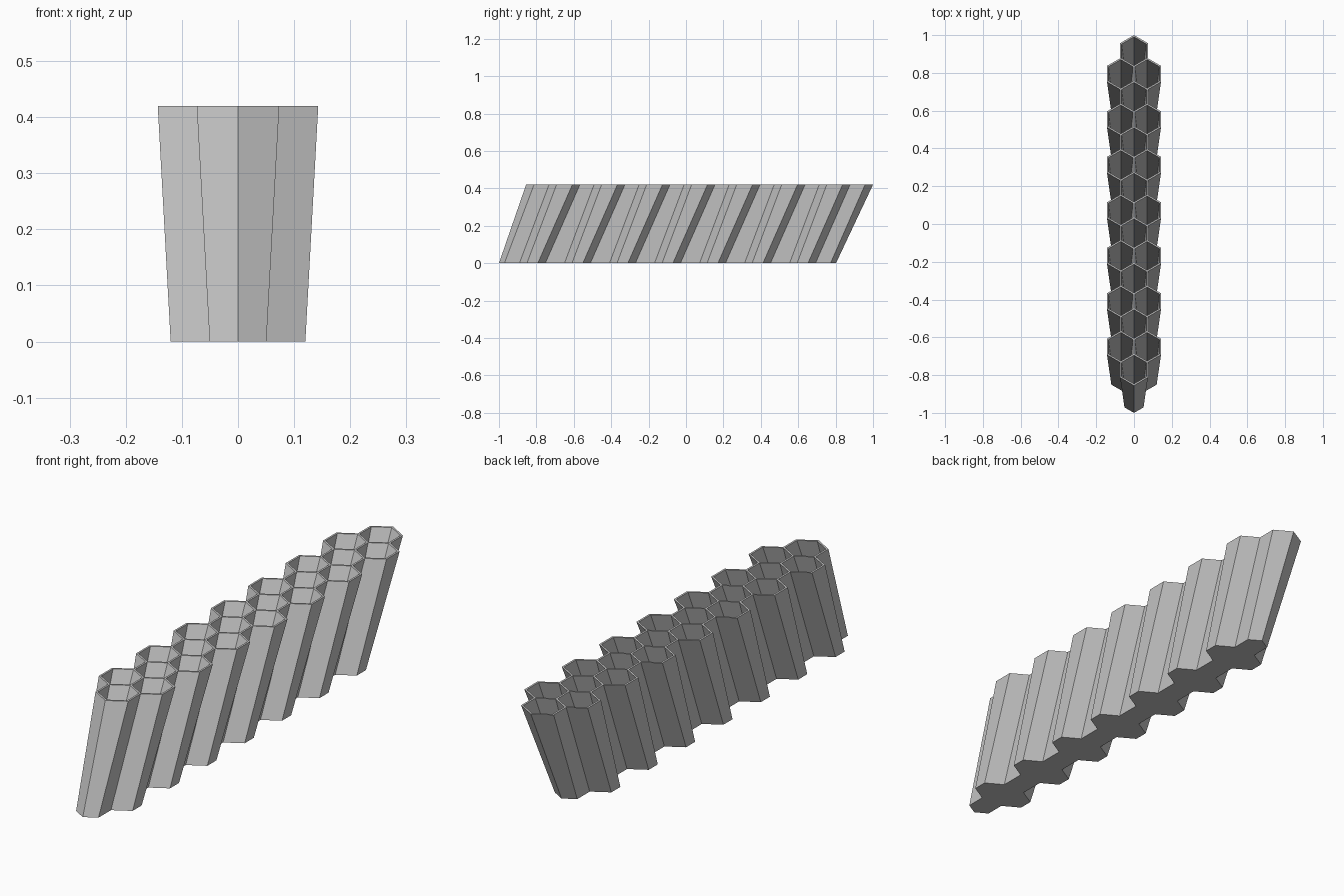
import bpy
import bmesh
from math import sqrt, sin, cos, radians

cube = bpy.data.objects.get("Cube")
if cube:
    bpy.data.objects.remove(cube, do_unlink=True)

HEIGHT = 0.42
STEP_X = 0.0695                 # sideways offset of the outer cell columns
PERIOD = 2 * sqrt(3) * STEP_X   # spacing of cells along a column
CENTRE_COUNT = 8
APOTHEM_BOTTOM, APOTHEM_TOP = 0.0505, 0.0735
WALL = 0.008
FLOOR = 0.012


def radius(apothem):
    return 2 * apothem / sqrt(3)


Y_BOTTOM = -1 + radius(APOTHEM_BOTTOM)
Y_TOP = 1 - radius(APOTHEM_TOP) - (CENTRE_COUNT - 1) * PERIOD


def apothem_at(z):
    return APOTHEM_BOTTOM + (APOTHEM_TOP - APOTHEM_BOTTOM) * z / HEIGHT


def first_y(z):
    """Centre of the front cell; it leans back as z rises."""
    return Y_BOTTOM + (Y_TOP - Y_BOTTOM) * z / HEIGHT


def outline(z):
    """Zigzag outer contour of the whole cluster at height z."""
    a, y0 = apothem_at(z), first_y(z)
    half = radius(a) / 2
    y_end = y0 + (CENTRE_COUNT - 1) * PERIOD
    side = [(a, y0 - half)]
    for i in range(CENTRE_COUNT - 1):
        y = y0 + (i + 0.5) * PERIOD
        slope = STEP_X / sqrt(3)
        side += [(a, y - half - slope), (a + STEP_X, y - half),
                 (a + STEP_X, y + half), (a, y + half + slope)]
    side.append((a, y_end + half))
    mirrored = [(-x, y) for x, y in reversed(side)]
    points = [(0, y0 - 2 * half)] + side + [(0, y_end + 2 * half)] + mirrored
    return [(x, y, z) for x, y in points]


def cell_loop(x, offset, z):
    """Inner hexagon of one cell at height z."""
    r = radius(apothem_at(z) - WALL)
    y = first_y(z) + offset
    return [(x + r * cos(radians(30 + 60 * k)),
             y + r * sin(radians(30 + 60 * k)), z) for k in range(6)]


def loft(bm, lower, upper):
    """Close the lower loop and wall it up to the upper loop."""
    low = [bm.verts.new(p) for p in lower]
    top = [bm.verts.new(p) for p in upper]
    n = len(low)
    bm.faces.new(low)
    for i in range(n):
        j = (i + 1) % n
        bm.faces.new((low[i], low[j], top[j], top[i]))
    return [bm.edges.get((top[i], top[(i + 1) % n])) for i in range(n)]


bm = bmesh.new()

# Outer shell with a solid base
rim_edges = loft(bm, outline(0), outline(HEIGHT))

# Hollow cells: one centre column and two staggered side columns
cells = [(0, i * PERIOD) for i in range(CENTRE_COUNT)]
cells += [(s * STEP_X, (i + 0.5) * PERIOD)
          for i in range(CENTRE_COUNT - 1) for s in (-1, 1)]
for x, offset in cells:
    rim_edges += loft(bm, cell_loop(x, offset, FLOOR),
                      cell_loop(x, offset, HEIGHT))

# Flat rim between the shell and the cell openings
bmesh.ops.triangle_fill(bm, edges=rim_edges, use_beauty=True, normal=(0, 0, 1))
bmesh.ops.recalc_face_normals(bm, faces=bm.faces[:])

mesh = bpy.data.meshes.new("honeycomb_tubes")
bm.to_mesh(mesh)
bm.free()

# Plain grey material
grey = bpy.data.materials.new("light_grey")
grey.use_nodes = True
colour = (0.55, 0.55, 0.55, 1)
grey.diffuse_color = colour
grey.node_tree.nodes["Principled BSDF"].inputs["Base Color"].default_value = colour
mesh.materials.append(grey)

tubes = bpy.data.objects.new("honeycomb_tubes", mesh)
bpy.context.scene.collection.objects.link(tubes)
